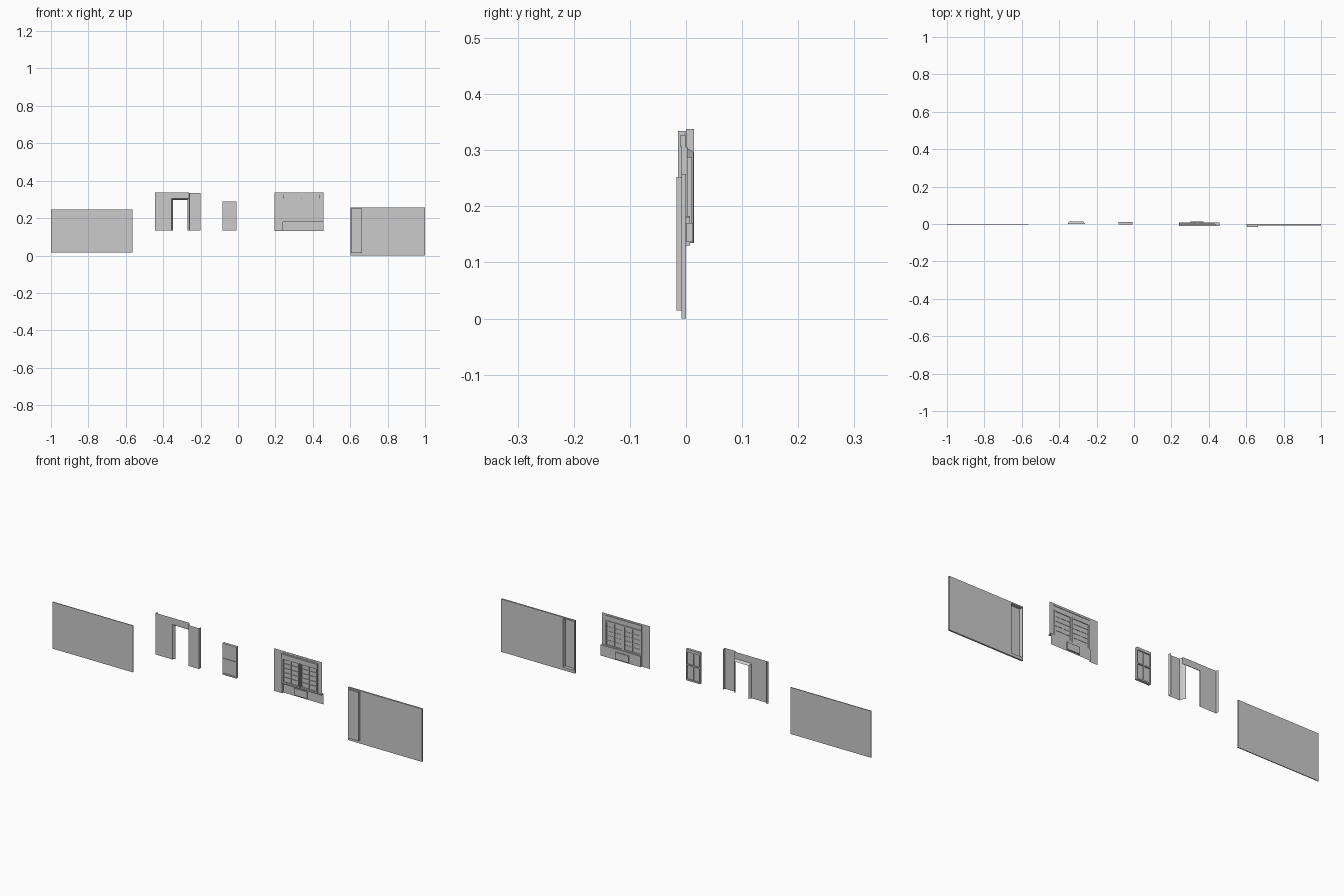
import bpy, bmesh

if "Cube" in bpy.data.objects:
    bpy.data.objects.remove(bpy.data.objects["Cube"])


def finish(name, bm):
    me = bpy.data.meshes.new(name)
    bm.to_mesh(me)
    bm.free()
    ob = bpy.data.objects.new(name, me)
    bpy.context.collection.objects.link(ob)
    return ob


def add_box(bm, x0, x1, y0, y1, z0, z1):
    r = bmesh.ops.create_cube(bm, size=1)
    for v in r["verts"]:
        v.co = ((x0 + x1) / 2 + v.co.x * (x1 - x0),
                (y0 + y1) / 2 + v.co.y * (y1 - y0),
                (z0 + z1) / 2 + v.co.z * (z1 - z0))


def boxes(name, *specs):
    bm = bmesh.new()
    for s in specs:
        add_box(bm, *s)
    return finish(name, bm)


def add_strip(bm, path, z0, z1):
    """Open sheet: plan path raised from z0 to z1."""
    lo = [bm.verts.new((x, y, z0)) for x, y in path]
    hi = [bm.verts.new((x, y, z1)) for x, y in path]
    for i in range(len(path) - 1):
        bm.faces.new((lo[i], lo[i + 1], hi[i + 1], hi[i]))


def add_quad(bm, *pts):
    bm.faces.new([bm.verts.new(p) for p in pts])


# left plain wall panel
boxes("left_panel", (-1, -.565, -.004, 0, .017, .245))

# doorway wall: sheet with back flange, splayed door reveal and front pilaster
Z0, Z1 = .135, .338
bm = bmesh.new()
add_strip(bm, [(-.445, .0145), (-.445, 0), (-.355, 0)], Z0, Z1)
add_strip(bm, [(-.355, 0), (-.262, 0)], .305, Z1)
add_strip(bm, [(-.262, 0), (-.258, -.0145), (-.2, -.0145), (-.2, .001)], Z0, .334)
for xa, xb in ((-.355, -.347), (-.262, -.270)):
    add_quad(bm, (xa, 0, Z0), (xb, .013, Z0), (xb, .013, .297), (xa, 0, .305))
add_quad(bm, (-.355, 0, .305), (-.262, 0, .305), (-.270, .013, .297), (-.347, .013, .297))
finish("doorway_wall", bm)

# door leaf: thin front with framed back
DX0, DX1, DZ0, DZ1 = -.083, -.008, .135, .288
boxes("door_leaf", (DX0, DX1, .001, .006, DZ0, DZ1))
frame = []
for y0, y1 in ((-.002, .001), (.006, .011)):
    frame += [(DX0, DX0 + .005, y0, y1, DZ0, DZ1), (DX1 - .005, DX1, y0, y1, DZ0, DZ1)]
    frame += [(DX0 + .005, DX1 - .005, y0, y1, z, z + h)
              for z, h in ((DZ0, .007), (.209, .006), (.275, .013))]
frame.append((-.0475, -.0435, .006, .010, DZ0 + .007, .275))
boxes("door_frame", *frame)

# window wall sheet around the opening, recessed lower panel and ledge
WX0, WX1, OX0, OX1 = .195, .456, .240, .435
SILL, HEAD, WY = .183, .330, -.002
bm = bmesh.new()
add_strip(bm, [(WX0, WY), (OX0, WY)], .13, Z1)
add_strip(bm, [(OX1, WY), (WX1, WY)], SILL, Z1)
add_strip(bm, [(OX0, WY), (OX1, WY)], HEAD, Z1)
add_strip(bm, [(OX0, WY), (OX0, .007), (WX1, .007)], .13, SILL)
finish("window_wall", bm)
boxes("window_sill", (OX0, WX1, -.010, .007, SILL - .003, SILL))
boxes("window_head", (OX0, OX1, -.011, -.001, .306, .326),
      (OX0, OX1, -.003, .001, .326, HEAD))
boxes("window_pane", (OX0, OX1, -.001, 0, SILL, .306))

# two sashes with glazing bars
MID = (OX0 + OX1) / 2
for n, (a, b) in enumerate(((OX0, MID), (MID, OX1))):
    a, b = a + .002, b - .002
    f = .006
    bars = [(a, a + f, -.008, .003, SILL, .306), (b - f, b, -.008, .003, SILL, .306)]
    bars += [(a + f, b - f, -.008, .003, z, z + f) for z in (SILL, .300)]
    bars += [(a + f, b - f, -.004, .0015, z - .0012, z + .0012)
             for z in [SILL + f + (.300 - SILL - f) * i / 5 for i in range(1, 5)]]
    c = (a + b) / 2
    bars.append((c - .0015, c + .0015, -.005, .001, SILL + f, .300))
    boxes("window_sash_%d" % (n + 1), *bars)
# small box below the sill
boxes("under_sill_box", (.302, .372, .001, .0125, .136, .170))

# right wall panel with a shallow pocket pushed out to the front
PX0, PX1, PZ0, PZ1 = .605, .664, .0143, .252
boxes("right_panel", (PX1, 1, -.008, 0, 0, .258),
      (.601, PX0, -.008, 0, 0, .258),
      (PX0, PX1, -.008, 0, 0, PZ0), (PX0, PX1, -.008, 0, PZ1, .258))
bm = bmesh.new()
add_strip(bm, [(PX0, -.008), (PX0, -.0165), (PX1, -.0165), (PX1, -.008)], PZ0, PZ1)
for z in (PZ0, PZ1):
    add_quad(bm, (PX0, -.008, z), (PX1, -.008, z), (PX1, -.0165, z), (PX0, -.0165, z))
finish("pocket_strip", bm)
